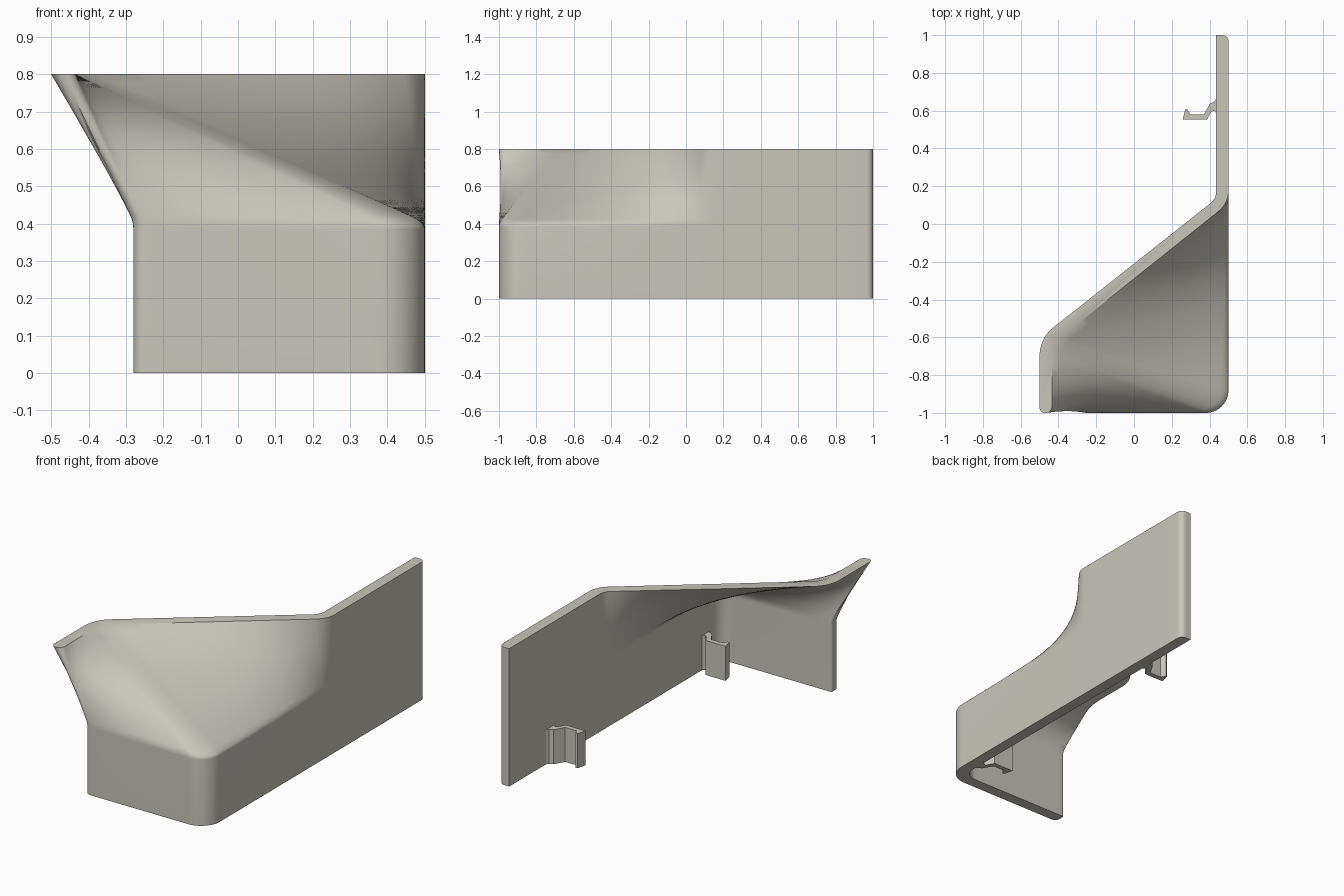
import bpy, bmesh, math
from mathutils import Vector

if "Cube" in bpy.data.objects:
    bpy.data.objects.remove(bpy.data.objects["Cube"])

mat = bpy.data.materials.new("warm_grey")
mat.diffuse_color = (0.58, 0.56, 0.50, 1)
mat.use_nodes = True
mat.node_tree.nodes["Principled BSDF"].inputs["Base Color"].default_value = mat.diffuse_color


def path(start, *steps):
    """Steps: (end, n) is a straight run, (corner, end, n) a rounded corner."""
    pts = [Vector(start)]
    for s in steps:
        a, b, n = pts[-1], Vector(s[-2]), s[-1]
        c = Vector(s[0]) if len(s) == 3 else (a + b) / 2
        w = math.cos((c - a).angle(b - c) / 2)
        for i in range(1, n + 1):
            t = i / n
            k0, k1, k2 = (1 - t) ** 2, 2 * w * t * (1 - t), t * t
            if len(s) == 2:
                pts.append(a.lerp(b, t))
            else:
                pts.append((a * k0 + c * k1 + b * k2) / (k0 + k1 + k2))
    return pts


def loft(name, rings):
    """Closed solid through a stack of rings with equal point counts."""
    bm = bmesh.new()
    layers = [[bm.verts.new((p.x, p.y, z)) for p in ring] for ring, z in rings]
    n = len(layers[0])
    for lo, hi in zip(layers, layers[1:]):
        for i in range(n):
            j = (i + 1) % n
            bm.faces.new((lo[i], lo[j], hi[j], hi[i]))
    bm.faces.new(layers[0])
    bm.faces.new(layers[-1])
    bmesh.ops.recalc_face_normals(bm, faces=bm.faces)
    mesh = bpy.data.meshes.new(name)
    bm.to_mesh(mesh)
    bm.free()
    mesh.materials.append(mat)
    ob = bpy.data.objects.new(name, mesh)
    bpy.context.collection.objects.link(ob)
    bpy.ops.object.select_all(action='DESELECT')
    ob.select_set(True)
    bpy.context.view_layer.objects.active = ob
    bpy.ops.object.shade_smooth_by_angle(angle=math.radians(30))
    return ob


# Wall footprint: L-shaped at the bottom, swept-back Z shape at the top
low_out = path((-.28, -.97), ((-.28, -1), (-.25, -1), 6), ((.38, -1), 16),
               ((.5, -1), (.5, -.88), 12), ((.5, .07), 24),
               ((.5, .12), (.5, .17), 10), ((.5, .968), 6),
               ((.5, 1), (.468, 1), 6))
top_out = path((-.467, -1), ((-.435, -1), (-.435, -.968), 6), ((-.435, -.69), 16),
               ((-.435, -.637), (-.39, -.60), 12), ((.445, .065), 24),
               ((.5, .108), (.5, .17), 10), ((.5, .968), 6),
               ((.5, 1), (.468, 1), 6))
low_in = path((-.28, -.945), ((-.28, -.935), (-.27, -.935), 6), ((.355, -.935), 16),
              ((.435, -.935), (.435, -.855), 12), ((.435, .07), 24),
              ((.435, .12), (.435, .17), 10), ((.435, 1), 6))
top_in = path((-.475, -1), ((-.5, -1), (-.5, -.97), 6), ((-.5, -.70), 16),
              ((-.5, -.605), (-.43, -.55), 12), ((.405, .11), 24),
              ((.435, .134), (.435, .17), 10), ((.435, 1), 6))
low = low_out + low_in[::-1]
top = top_out + top_in[::-1]


def blend(z, z0=.405, r=.02):
    """Straight ramp from z0 to the rim with a softened start."""
    d = z - z0
    d = 0 if d < -r else d if d > r else (d + r) ** 2 / (4 * r)
    return d / (.8 - z0)


levels = [0, .385, .39, .395, .4, .405, .41, .415, .42, .425]
levels += [.425 + .375 * i / 16 for i in range(1, 17)]
loft("wall", [([a.lerp(b, blend(z)) for a, b in zip(low, top)], z) for z in levels])

# Two mirrored clips on the inside of the long wall
clip = [(.258, .552), (.385, .552), (.408, .593), (.421, .6), (.44, .585),
        (.44, .672), (.426, .648), (.403, .638), (.37, .58), (.298, .58),
        (.281, .61), (.271, .606)]
for name, sign, shift in (("back_clip", 1, 0), ("front_clip", -1, -.178)):
    ring = [Vector((x, sign * y + shift)) for x, y in clip]
    loft(name, [(ring, 0), (ring, .2)])
